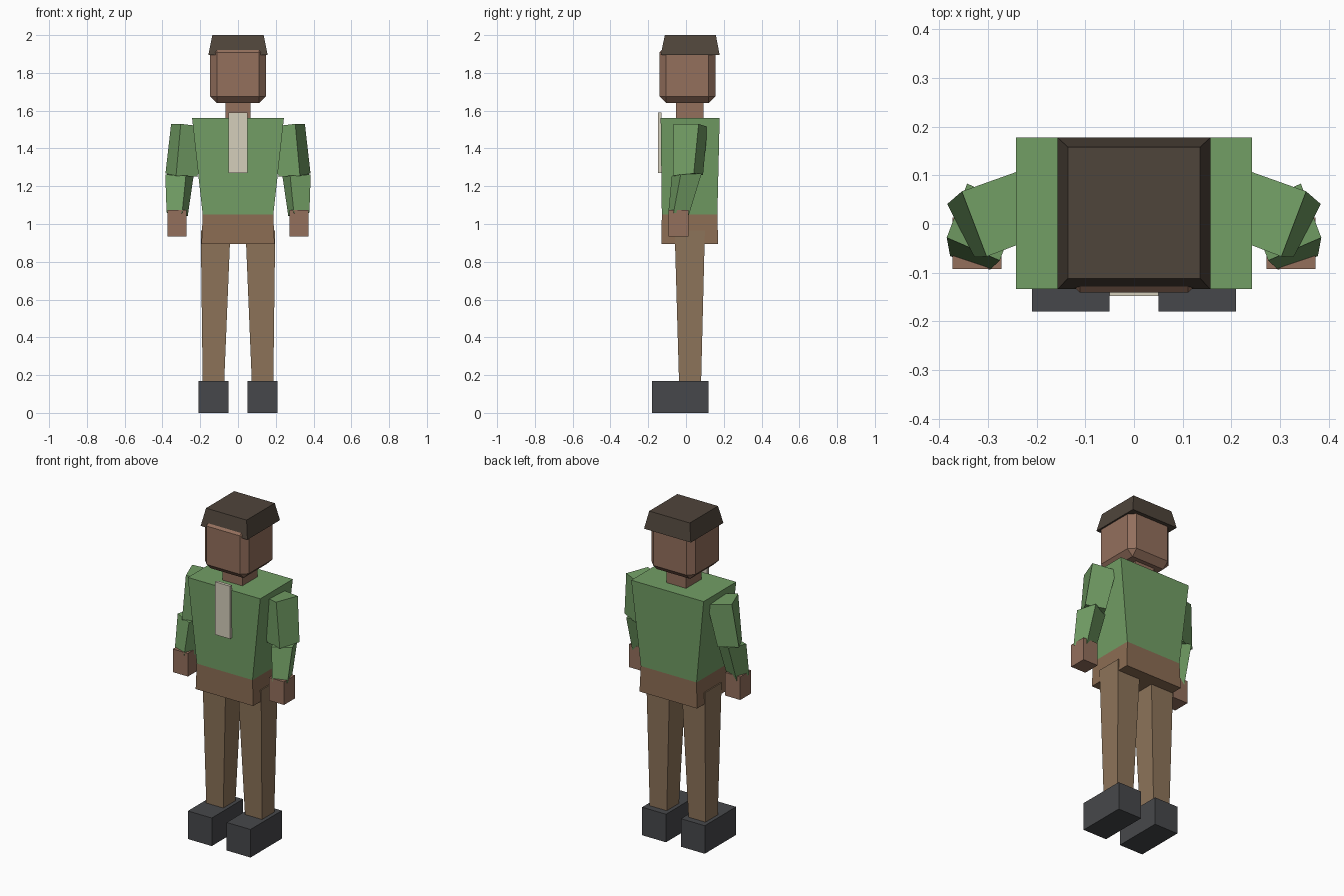
import bpy, bmesh

if "Cube" in bpy.data.objects:
    bpy.data.objects.remove(bpy.data.objects["Cube"])


def material(name, r, g, b):
    """Flat colour given as 0-255 display values."""
    m = bpy.data.materials.new(name)
    m.diffuse_color = [(c / 255) ** 2.2 for c in (r, g, b)] + [1]
    m.use_nodes = True
    m.node_tree.nodes["Principled BSDF"].inputs["Base Color"].default_value = m.diffuse_color
    return m


GREEN = material("green_cloth", 114, 157, 101)
BROWN = material("brown_cloth", 140, 115, 90)
BELT = material("belt_brown", 138, 108, 84)
SKIN = material("skin", 146, 111, 93)
HAIR = material("dark_hair", 80, 70, 61)
SHOE = material("dark_shoe", 72, 73, 76)
CREAM = material("cream_cloth", 212, 205, 186)


def block(name, bottom, top, mat, mirror=False, bevel=0):
    """Six-sided solid between two rings of four (x, y, z) corners."""
    bm = bmesh.new()
    lo = [bm.verts.new(p) for p in bottom]
    hi = [bm.verts.new(p) for p in top]
    bm.faces.new(lo[::-1])
    bm.faces.new(hi)
    for i in range(4):
        j = (i + 1) % 4
        bm.faces.new((lo[i], lo[j], hi[j], hi[i]))
    if bevel:
        bmesh.ops.bevel(bm, geom=bm.edges[:], offset=bevel, segments=1, affect='EDGES')
    bmesh.ops.recalc_face_normals(bm, faces=bm.faces[:])
    me = bpy.data.meshes.new(name)
    bm.to_mesh(me)
    bm.free()
    me.materials.append(mat)
    ob = bpy.data.objects.new(name, me)
    bpy.context.collection.objects.link(ob)
    if mirror:
        mod = ob.modifiers.new("mirror", 'MIRROR')
        mod.use_mirror_merge = False
    return ob


def rect(x0, x1, y0, y1, z):
    return [(x0, y0, z), (x1, y0, z), (x1, y1, z), (x0, y1, z)]


def box(name, x, y, z, mat, **kw):
    return block(name, rect(*x, *y, z[0]), rect(*x, *y, z[1]), mat, **kw)


# Shoes and tapered legs
box("shoes", (0.05, 0.21), (-0.18, 0.12), (0, 0.17), SHOE, mirror=True)
block("legs", rect(0.073, 0.187, -0.037, 0.08, 0.165),
      rect(0.04, 0.197, -0.06, 0.10, 0.965), BROWN, mirror=True)

# Hips, torso and shirt front
block("hips", rect(-0.193, 0.193, -0.13, 0.17, 0.895),
      rect(-0.187, 0.187, -0.128, 0.166, 1.05), BELT)
block("torso", rect(-0.187, 0.187, -0.128, 0.166, 1.05),
      rect(-0.243, 0.243, -0.134, 0.178, 1.56), GREEN)
box("shirt_front", (-0.05, 0.05), (-0.148, -0.13), (1.27, 1.59), CREAM)

# Upper arms turned outward, forearms turned inward and forward
block("upper_arms",
      [(0.215, -0.03, 1.25), (0.328, -0.068, 1.255), (0.384, 0.041, 1.268), (0.275, 0.09, 1.26)],
      [(0.175, -0.018, 1.515), (0.303, -0.067, 1.53), (0.354, 0.067, 1.53), (0.222, 0.114, 1.513)],
      GREEN, mirror=True)
block("forearms",
      [(0.296, -0.094, 1.057), (0.378, -0.066, 1.06), (0.35, 0.014, 1.045), (0.266, -0.015, 1.043)],
      [(0.276, -0.075, 1.255), (0.385, -0.028, 1.262), (0.343, 0.083, 1.268), (0.234, 0.035, 1.262)],
      GREEN, mirror=True)
box("hands", (0.272, 0.373), (-0.092, 0.013), (0.935, 1.075), SKIN, mirror=True)

# Neck, chamfered head and hair cap
box("neck", (-0.066, 0.066), (-0.053, 0.093), (1.55, 1.66), SKIN)
box("head", (-0.147, 0.147), (-0.141, 0.155), (1.64, 1.945), SKIN, bevel=0.036)
block("hair", rect(-0.157, 0.157, -0.134, 0.178, 1.895),
      rect(-0.136, 0.136, -0.112, 0.158, 2.0), HAIR)
